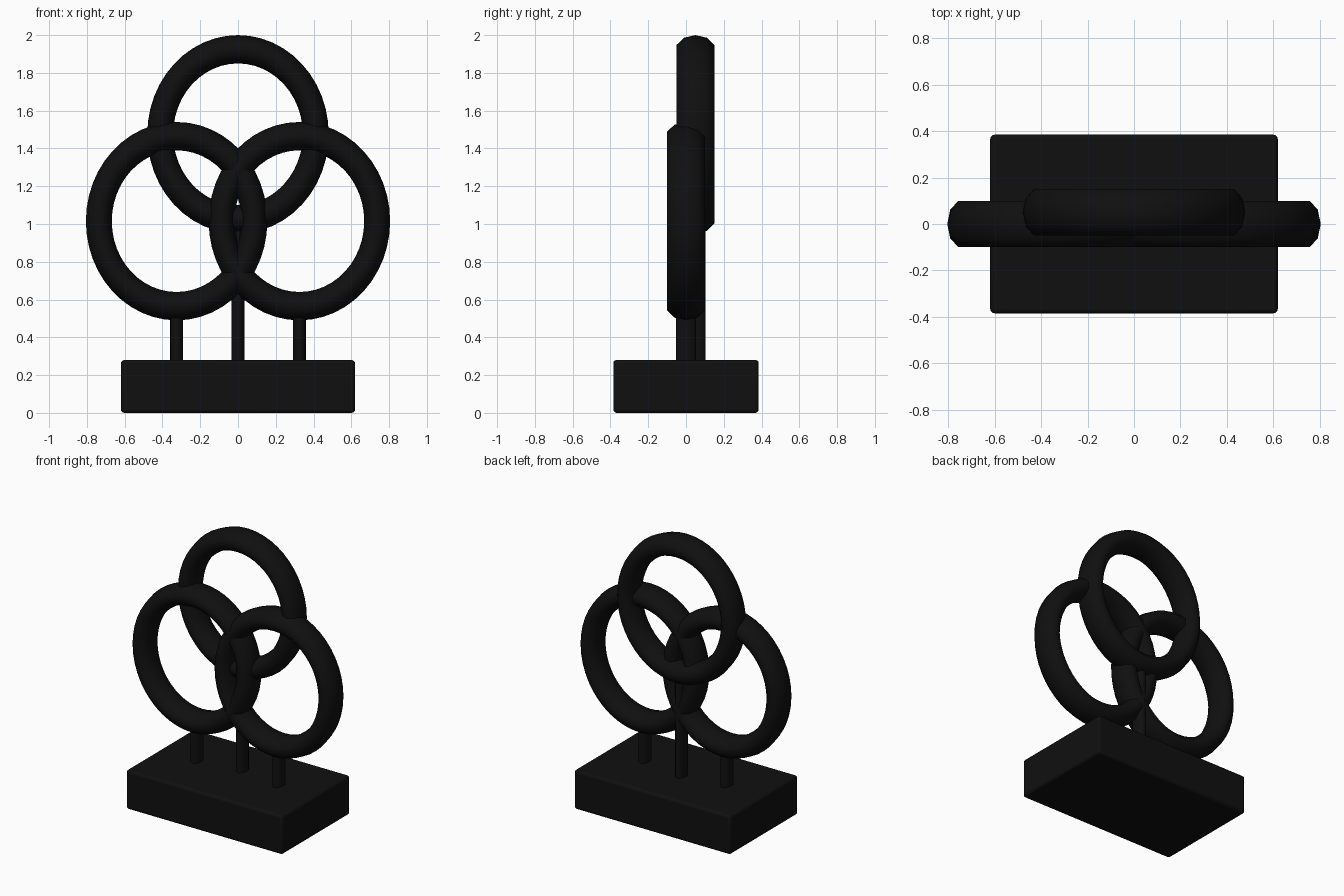
import bpy
import math

cube = bpy.data.objects.get("Cube")
if cube:
    bpy.data.objects.remove(cube, do_unlink=True)

black = bpy.data.materials.new("matte_black")
black.use_nodes = True
COLOUR = (0.005, 0.005, 0.005, 1)
black.diffuse_color = COLOUR
black.node_tree.nodes["Principled BSDF"].inputs["Base Color"].default_value = COLOUR

# Rings and posts are narrowed in width and stretched in depth
WIDTH, DEPTH = 0.915, 1.4


def finish(name, angle):
    obj = bpy.context.object
    obj.name = name
    obj.data.materials.append(black)
    bpy.ops.object.transform_apply(location=False, rotation=True, scale=True)
    bpy.ops.object.shade_smooth_by_angle(angle=math.radians(angle))
    return obj


def ring(name, x, y, z):
    bpy.ops.mesh.primitive_torus_add(
        major_radius=0.45, minor_radius=0.075, major_segments=48,
        minor_segments=10, location=(x, y, z), rotation=(math.pi / 2, 0, 0))
    # Local z is the depth axis while the ring stands upright
    bpy.context.object.scale = (WIDTH, 1, DEPTH)
    finish(name, 50)


def post(name, x, y, top):
    bottom = 0.26
    bpy.ops.mesh.primitive_cylinder_add(
        vertices=16, radius=0.038, depth=top - bottom,
        location=(x, y, (top + bottom) / 2))
    bpy.context.object.scale = (WIDTH, DEPTH, 1)
    finish(name, 40)


# Base block with softened edges
bpy.ops.mesh.primitive_cube_add(size=1, location=(0, 0, 0.14))
bpy.context.object.scale = (1.24, 0.77, 0.28)
base = finish("base", 30)
bevel = base.modifiers.new("soft_edges", 'BEVEL')
bevel.width = 0.018
bevel.segments = 3

# Lower pair of rings on short posts
for side, x in (("left", 0.325), ("right", -0.325)):
    ring(side + "_ring", x, 0, 1.015)
    post(side + "_post", x, 0, 0.56)

# Upper ring, set slightly back on a tall post
ring("top_ring", 0, 0.05, 1.475)
post("center_post", 0, 0.05, 1.02)
